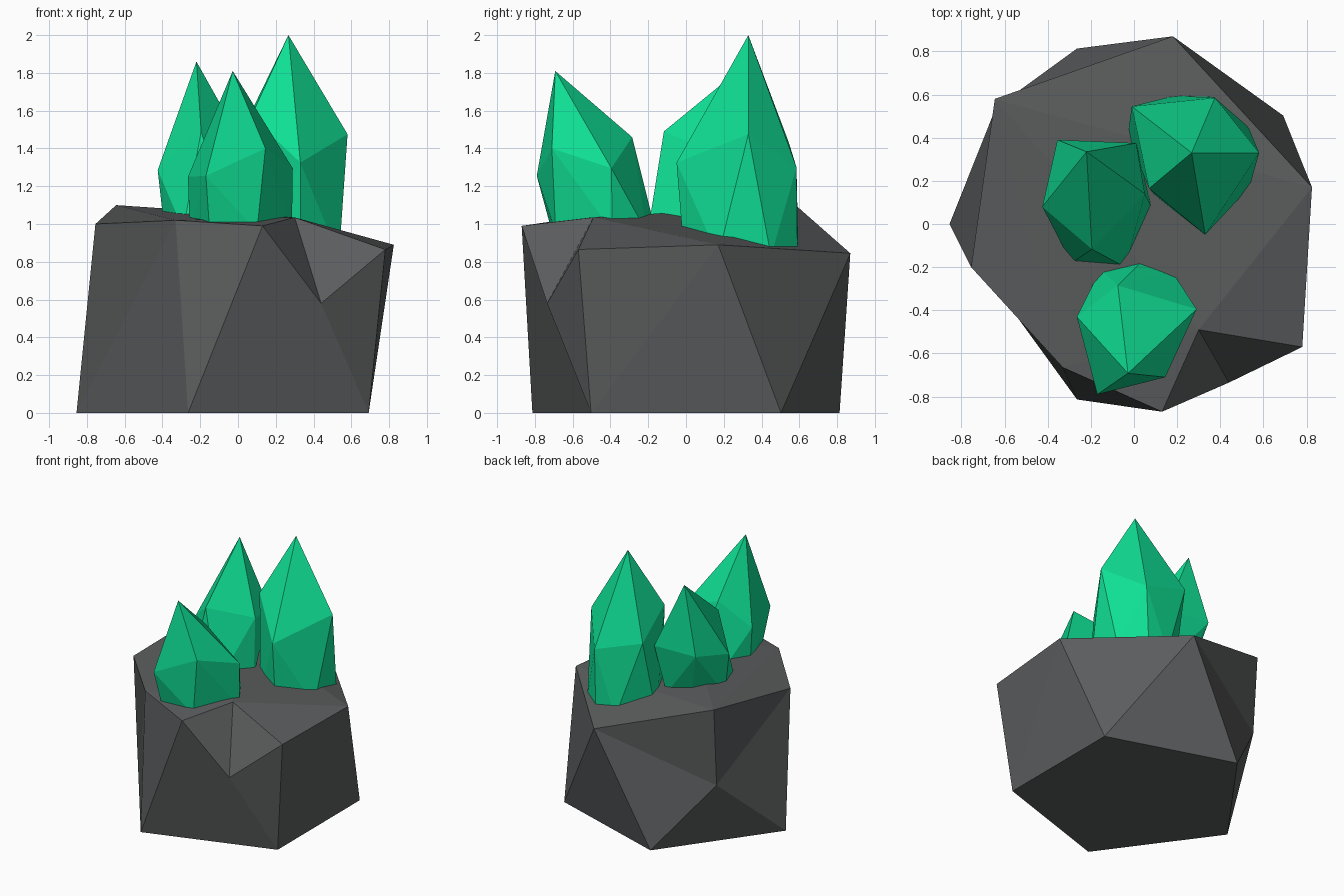
import bpy, bmesh, math

if "Cube" in bpy.data.objects:
    bpy.data.objects.remove(bpy.data.objects["Cube"])


def material(name, rgb):
    m = bpy.data.materials.new(name)
    m.diffuse_color = (*rgb, 1)
    m.use_nodes = True
    m.node_tree.nodes["Principled BSDF"].inputs["Base Color"].default_value = m.diffuse_color
    return m


def finish(bm, name, mat):
    bmesh.ops.recalc_face_normals(bm, faces=bm.faces)
    mesh = bpy.data.meshes.new(name)
    bm.to_mesh(mesh)
    bm.free()
    mesh.materials.append(mat)
    ob = bpy.data.objects.new(name, mesh)
    bpy.context.collection.objects.link(ob)


stone = material("dark_stone", (0.105, 0.110, 0.112))
green = material("emerald_green", (0.005, 0.74, 0.30))

# Rock: regular pentagon foot (0-4) and an irregular faceted crown
pts = {str(i): (0.855 * math.cos(math.radians(36 + 72 * i)),
                0.855 * math.sin(math.radians(36 + 72 * i)), 0) for i in range(5)}
pts.update(A=(-.755, -.20, 1.0), B=(-.645, .58, 1.1), C=(.18, .87, .845),
           D=(.825, .17, .89), E=(.78, -.57, .865), F=(.30, -.49, 1.035),
           G=(.44, -.735, .58), H=(.13, -.87, .99), I=(-.33, -.665, 1.02),
           J=(-.64, .54, .50))
bm = bmesh.new()
v = {k: bm.verts.new(p) for k, p in pts.items()}
for f in ("43210 AIB IFB IHF FDB BDC FED HGF GEF H34G G4E E4D 40D "
          "D0C C01 C1J CJB BJA AJ2 J12 A2I 23I I3H").split():
    bm.faces.new([v[k] for k in f])
finish(bm, "rock", stone)


# Crystals: apex, five-point shoulder ring and a foot sunk into the rock
def crystal(name, apex, shoulder, foot, foot_z):
    bm = bmesh.new()
    for p in [apex] + shoulder + [(x, y, foot_z) for x, y in foot]:
        bm.verts.new(p)
    bmesh.ops.convex_hull(bm, input=bm.verts)
    finish(bm, name, green)


crystal("front_crystal", (-.028, -.692, 1.81),
        [(-.265, -.43, 1.25), (-.075, -.285, 1.46), (.29, -.395, 1.295),
         (.145, -.71, 1.40), (-.17, -.79, 1.255)],
        [(-.15, -.71), (.10, -.69), (.285, -.39), (.17, -.21), (.05, -.16),
         (-.155, -.21), (-.255, -.42)], .96)
crystal("left_crystal", (-.22, .335, 1.86),
        [(-.425, .08, 1.285), (-.195, -.117, 1.49), (.05, .14, 1.38),
         (.01, .375, 1.345), (-.355, .39, 1.36)],
        [(-.39, .08), (-.29, -.18), (-.04, -.20), (.08, .08), (-.05, .31),
         (-.23, .26)], .97)
crystal("right_crystal", (.267, .33, 2.0),
        [(.58, .33, 1.475), (.33, -.05, 1.325), (.07, .165, 1.57),
         (-.01, .545, 1.43), (.375, .585, 1.30)],
        [(.53, .45), (.535, .17), (.33, -.01), (.10, .13), (-.03, .405),
         (.19, .595), (.36, .59)], .83)
